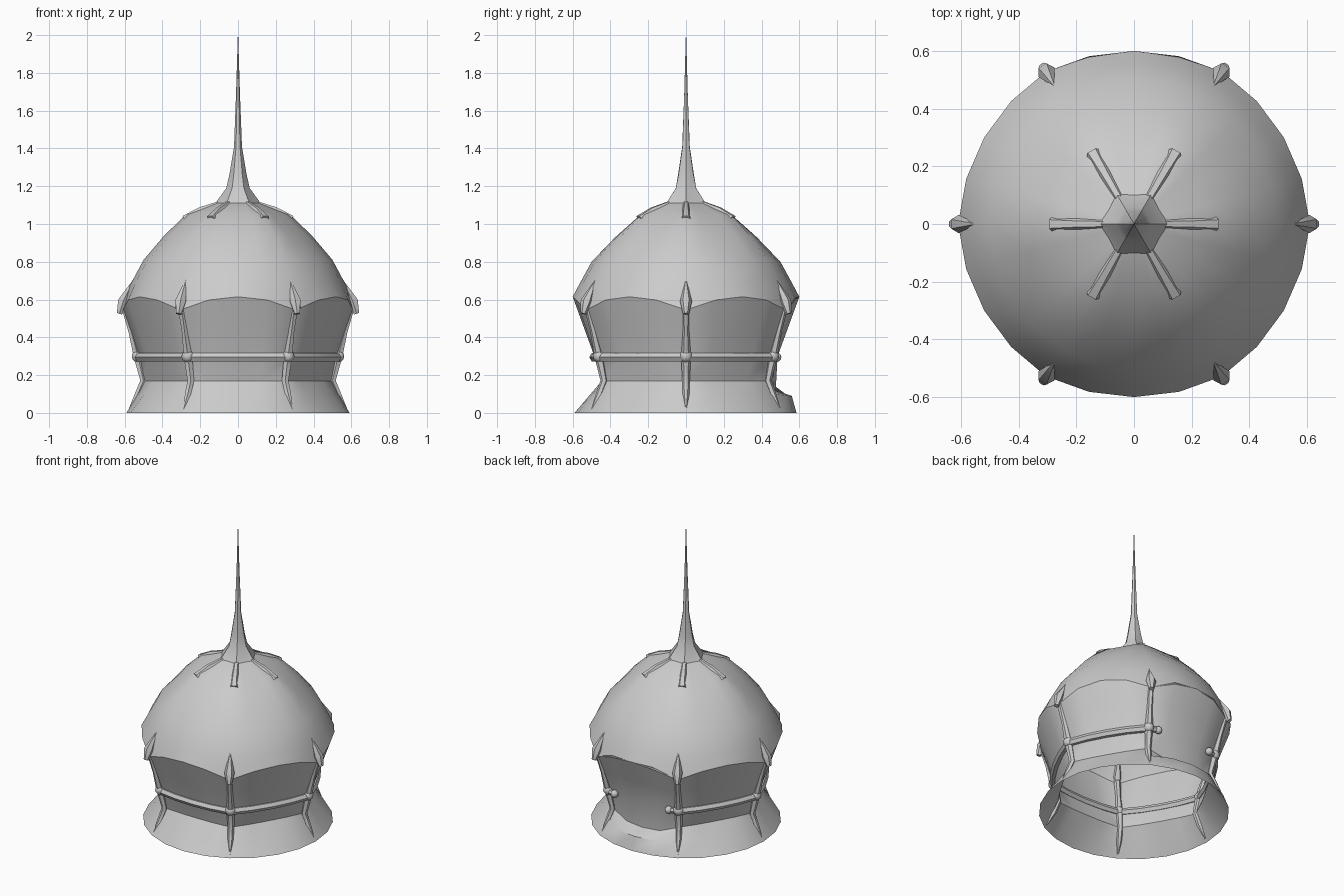
import bpy, bmesh
from math import sin, cos, pi, radians

cube = bpy.data.objects.get("Cube")
if cube:
    bpy.data.objects.remove(cube)

grey = bpy.data.materials.new("plain grey")
grey.use_nodes = True
grey.diffuse_color = (0.6, 0.6, 0.6, 1)
grey.node_tree.nodes["Principled BSDF"].inputs["Base Color"].default_value = (0.6, 0.6, 0.6, 1)

SECTORS = 6
STEP = 2 * pi / SECTORS


def finish(obj, angle=42):
    obj.data.materials.clear()
    obj.data.materials.append(grey)
    bpy.ops.object.select_all(action='DESELECT')
    obj.select_set(True)
    bpy.context.view_layer.objects.active = obj
    bpy.ops.object.shade_smooth_by_angle(angle=radians(angle))


def shell(name, rows, cuts, back_rows=None):
    """Six-sided skin; each row is (post radius, post z, middle radius, middle z)."""
    bm = bmesh.new()
    n = SECTORS * cuts
    rings = []
    for k, row in enumerate(rows):
        ring = []
        for i in range(n):
            sector, t = i // cuts, (i % cuts) / cuts
            u = (2 * t - 1) ** 2          # 1 at a post, 0 mid panel
            rp, zp, rm, zm = row
            if back_rows and sector == 1:
                rm, zm = back_rows[k]
                u = u * u
            r, z = rm + (rp - rm) * u, zm + (zp - zm) * u
            a = i / n * 2 * pi
            ring.append(bm.verts.new((r * cos(a), r * sin(a), z)))
        rings.append(ring)
    for low, high in zip(rings, rings[1:]):
        for i in range(n):
            j = (i + 1) % n
            bm.faces.new((low[i], low[j], high[j], high[i]))
    mesh = bpy.data.meshes.new(name)
    bm.to_mesh(mesh)
    bm.free()
    obj = bpy.data.objects.new(name, mesh)
    bpy.context.collection.objects.link(obj)
    finish(obj)
    return obj


def tube(name, path):
    """Tapered tube through (x, y, z, radius) points, as a mesh."""
    curve = bpy.data.curves.new(name, 'CURVE')
    curve.dimensions = '3D'
    curve.bevel_depth = 1
    curve.bevel_resolution = 1
    curve.use_fill_caps = True
    spline = curve.splines.new('POLY')
    spline.points.add(len(path) - 1)
    for p, (x, y, z, r) in zip(spline.points, path):
        p.co = (x, y, z, 1)
        p.radius = r
    obj = bpy.data.objects.new(name, curve)
    bpy.context.collection.objects.link(obj)
    bpy.ops.object.select_all(action='DESELECT')
    obj.select_set(True)
    bpy.context.view_layer.objects.active = obj
    bpy.ops.object.convert(target='MESH')
    obj = bpy.context.object
    finish(obj, 50)
    return obj


def ball(name, location, radius):
    bpy.ops.mesh.primitive_uv_sphere_add(segments=10, ring_count=6, radius=radius, location=location)
    obj = bpy.context.object
    obj.name = name
    finish(obj, 60)
    return obj


def join(name, parts):
    bpy.ops.object.select_all(action='DESELECT')
    for p in parts:
        p.select_set(True)
    bpy.context.view_layer.objects.active = parts[0]
    bpy.ops.object.join()
    parts[0].name = name
    return parts[0]


def around(obj, skip=()):
    """Linked copies of a part in every sector, except the skipped ones."""
    for k in range(1, SECTORS):
        if k not in skip:
            c = obj.copy()
            c.rotation_euler.z = k * STEP
            bpy.context.collection.objects.link(c)


# Flared base and inward-leaning wall; the back panel rolls out into a sill
shell("wall_and_base",
      [(0.59, 0, 0.59, 0), (0.535, 0.1, 0.505, 0.1), (0.5, 0.17, 0.445, 0.17),
       (0.53, 0.3, 0.485, 0.3), (0.57, 0.43, 0.54, 0.45), (0.61, 0.545, 0.6, 0.615)],
      4, [(0.585, 0), (0.56, 0.09), (0.475, 0.12), (0.485, 0.3), (0.54, 0.45), (0.6, 0.615)])

# Domed roof with scalloped eave
shell("dome_roof",
      [(0.61, 0.545, 0.6, 0.615), (0.575, 0.67, 0.56, 0.69), (0.5, 0.81, 0.5, 0.8),
       (0.39, 0.94, 0.375, 0.93), (0.275, 1.05, 0.24, 1.05), (0.12, 1.11, 0.1, 1.11)], 4)

# Needle spire
shell("spire",
      [(0.12, 1.11, 0.1, 1.11), (0.062, 1.19, 0.054, 1.19), (0.046, 1.26, 0.042, 1.26),
       (0.021, 1.41, 0.02, 1.41), (0.01, 1.7, 0.009, 1.7), (0.001, 2, 0.001, 2)], 2)

# Ridges running from the collar onto the dome
around(tube("roof_ridge", [(0.1, 0, 1.105, 0.018), (0.2, 0, 1.07, 0.022), (0.28, 0, 1.02, 0.03)]))

# Posts with a foot rib, a knob at the rail and a pointed hook at the eave
post = tube("post", [(0.595, 0, 0.55, 0.022), (0.565, 0, 0.43, 0.017), (0.53, 0, 0.3, 0.026),
                     (0.5, 0, 0.17, 0.02), (0.53, 0, 0.1, 0.018), (0.575, 0, 0.02, 0.004)])
hook = tube("eave_hook", [(0.628, 0, 0.525, 0.016), (0.608, 0, 0.59, 0.032), (0.55, 0, 0.71, 0.002)])
knob = ball("post_knob", (0.53, 0, 0.3), 0.034)
around(join("post", [post, hook, knob]))

# Rail between posts, open at the back
rail_path = []
for i in range(5):
    a = i / 4 * STEP
    r = 0.487 + 0.043 * (i / 2 - 1) ** 2
    rail_path.append((r * cos(a), r * sin(a), 0.295, 0.025))
around(tube("rail", rail_path), skip=(1,))

# Short rail ends either side of the back opening
for side, name in ((1, "left"), (-1, "right")):
    x, y = side * 0.265, 0.46
    tip = side * 0.205
    end = tube("rail_end", [(x, y, 0.295, 0.02), (tip, y + 0.02, 0.295, 0.018)])
    join("rail_end_" + name, [end, ball("rail_tip", (tip, y + 0.02, 0.295), 0.025)])
